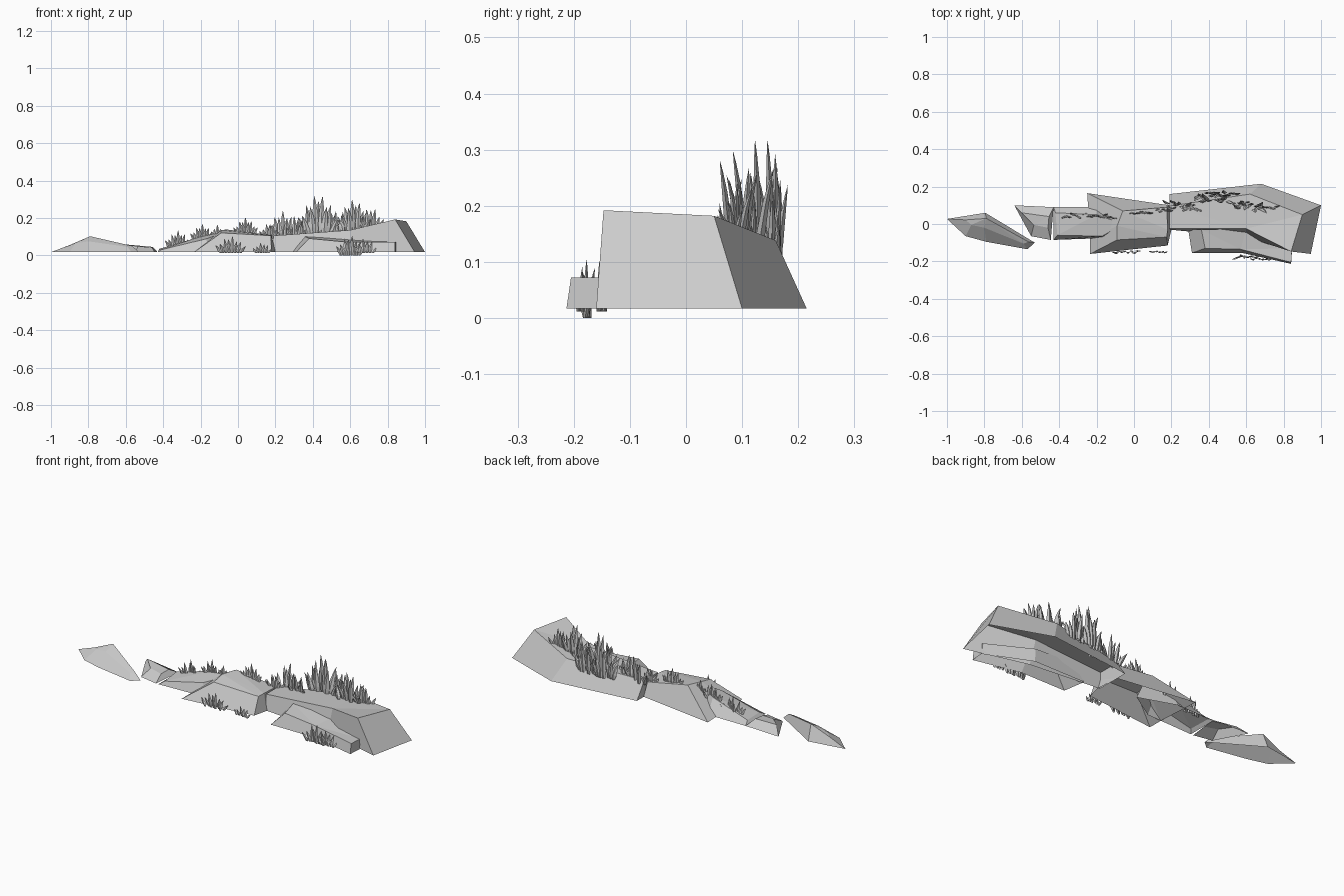
import bpy, bmesh, math, random
from mathutils import Vector

random.seed(4)
GROUND = 0.017


def new_object(name, bm):
    bmesh.ops.recalc_face_normals(bm, faces=bm.faces)
    mesh = bpy.data.meshes.new(name)
    bm.to_mesh(mesh)
    bm.free()
    obj = bpy.data.objects.new(name, mesh)
    bpy.context.collection.objects.link(obj)
    return obj


def rock(name, base, top):
    """Faceted shell, open underneath: base outline (x, y) joined to top outline (x, y, z)."""
    bm = bmesh.new()
    b = [bm.verts.new((x, y, GROUND)) for x, y in base]
    t = [bm.verts.new(p) for p in top]
    n = len(b)
    for i in range(n):
        j = (i + 1) % n
        bm.faces.new((b[i], b[j], t[j], t[i]))
    cap = bm.faces.new(t)
    bmesh.ops.triangulate(bm, faces=[cap])
    return new_object(name, bm)


# Rocks, outlines run counter-clockwise from the front left corner
rock("large_rock",
     [(0.19, -0.03), (0.60, -0.07), (0.945, -0.16), (1.0, 0.10), (0.68, 0.215), (0.19, 0.16)],
     [(0.19, -0.025, 0.105), (0.60, -0.025, 0.135), (0.84, -0.147, 0.192),
      (0.90, 0.05, 0.182), (0.62, 0.16, 0.138), (0.19, 0.096, 0.105)])
rock("front_slab",
     [(0.31, -0.155), (0.58, -0.155), (0.84, -0.213), (0.845, -0.14), (0.60, -0.03), (0.29, -0.03)],
     [(0.38, -0.13, 0.09), (0.57, -0.135, 0.072), (0.84, -0.205, 0.072),
      (0.845, -0.13, 0.072), (0.60, -0.025, 0.085), (0.36, -0.03, 0.10)])
rock("middle_rock",
     [(-0.235, -0.16), (0.18, -0.115), (0.20, -0.03), (0.19, 0.10), (-0.25, 0.165), (-0.235, -0.08)],
     [(-0.09, -0.085, 0.12), (0.175, -0.07, 0.105), (0.18, -0.03, 0.108),
      (0.175, 0.09, 0.10), (-0.06, 0.07, 0.138), (-0.09, -0.01, 0.135)])
rock("sloping_rock",
     [(-0.43, -0.085), (-0.15, -0.075), (0.0, 0.02), (-0.20, 0.09), (-0.43, 0.09)],
     [(-0.41, -0.06, 0.03), (-0.17, -0.065, 0.088), (-0.06, 0.0, 0.128),
      (-0.20, 0.05, 0.10), (-0.42, 0.06, 0.035)])
rock("small_rock",
     [(-0.55, -0.065), (-0.445, -0.085), (-0.43, 0.09), (-0.64, 0.10)],
     [(-0.535, -0.005, 0.048), (-0.46, -0.02, 0.042), (-0.455, 0.04, 0.045), (-0.60, 0.06, 0.058)])
rock("end_rock",
     [(-1.0, 0.027), (-0.90, -0.065), (-0.79, -0.095), (-0.57, -0.135), (-0.53, -0.10), (-0.795, 0.06)],
     [(-0.90, 0.022, 0.055), (-0.87, -0.005, 0.063), (-0.80, -0.02, 0.075),
      (-0.59, -0.105, 0.045), (-0.565, -0.095, 0.05), (-0.79, 0.03, 0.102)])


def blade(bm, root, tip, width):
    """Lance-shaped, diamond-section blade bending from root to tip."""
    rings = []
    for s, w in ((0, 0.55), (0.3, 1.0), (0.62, 0.75), (0.86, 0.35)):
        c = Vector((root.x + (tip.x - root.x) * s ** 1.6,
                    root.y + (tip.y - root.y) * s ** 1.6,
                    root.z + (tip.z - root.z) * s))
        rx, ry = width * w / 2, width * w * 0.22
        rings.append([bm.verts.new(c + Vector(d)) for d in
                      ((rx, 0, 0), (0, ry, 0), (-rx, 0, 0), (0, -ry, 0))])
    point = bm.verts.new(tip)
    for i in range(4):
        j = (i + 1) % 4
        for lo, hi in zip(rings, rings[1:]):
            bm.faces.new((lo[i], lo[j], hi[j], hi[i]))
        bm.faces.new((rings[-1][i], rings[-1][j], point))


def tuft(name, x, y, z, span, height, n, depth=0.015):
    """Fan of blades, tallest in the centre."""
    bm = bmesh.new()
    for k in range(n):
        u = 2 * k / (n - 1) - 1
        root = Vector((x + u * span * 0.33, y + random.uniform(-1, 1) * depth * 0.6, z))
        h = height * (1 - 0.55 * abs(u) ** 1.3) * (1 if k % 2 == 0 else 0.82)
        tip = Vector((x + u * span * 0.5, root.y + random.uniform(-1, 1) * depth, z + h))
        blade(bm, root, tip, 0.012 + 0.1 * height)
    return new_object(name, bm)


# Grass: (x, y, root height, width, blade height, blades, depth)
tufts = [
    # along the top of the rocks
    (-0.32, 0.045, 0.035, 0.14, 0.10, 9, 0.015), (-0.19, 0.04, 0.075, 0.13, 0.095, 9, 0.012),
    (-0.11, 0.03, 0.10, 0.07, 0.065, 5, 0.01),
    (0.04, 0.06, 0.105, 0.13, 0.10, 9, 0.012), (0.17, 0.075, 0.09, 0.11, 0.09, 7, 0.012),
    (0.24, 0.10, 0.09, 0.18, 0.15, 9, 0.025), (0.31, 0.09, 0.09, 0.10, 0.13, 6, 0.02),
    (0.43, 0.14, 0.10, 0.22, 0.235, 11, 0.035), (0.39, 0.155, 0.09, 0.14, 0.19, 7, 0.02),
    (0.50, 0.155, 0.09, 0.14, 0.17, 7, 0.02),
    (0.62, 0.09, 0.13, 0.18, 0.175, 10, 0.025), (0.71, 0.08, 0.135, 0.14, 0.13, 7, 0.02),
    (0.57, 0.11, 0.12, 0.10, 0.12, 6, 0.02),
    # at the foot of the front side
    (-0.04, -0.15, 0.012, 0.16, 0.095, 8, 0.012), (0.13, -0.15, 0.012, 0.10, 0.06, 6, 0.01),
    (0.60, -0.175, 0.0, 0.15, 0.11, 8, 0.015), (0.68, -0.19, 0.012, 0.12, 0.085, 6, 0.012),
]
for i, t in enumerate(tufts):
    tuft(f"grass_tuft_{i + 1}", t[0], t[1], t[2], t[3], t[4], t[5], t[6])
